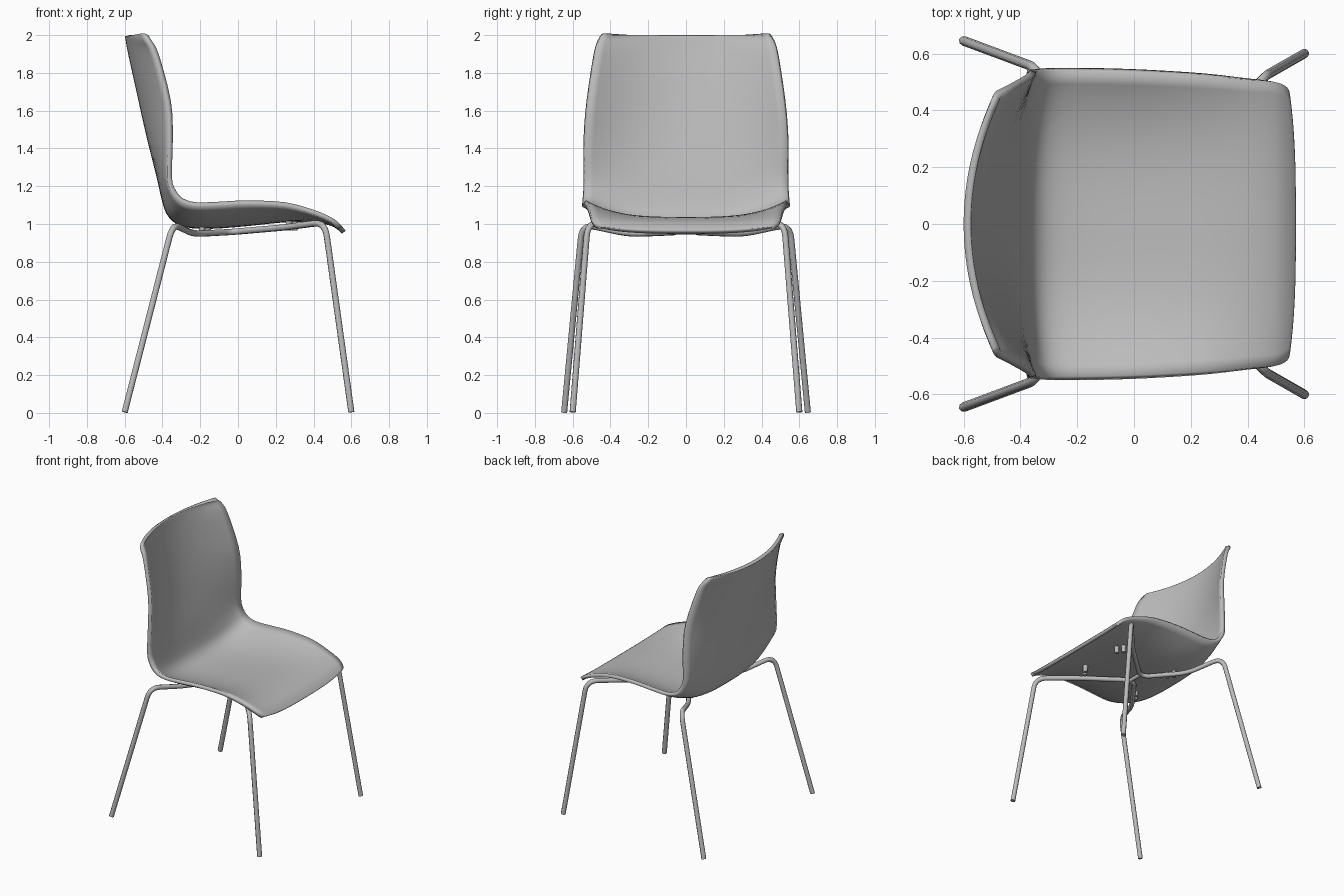
import bpy, bmesh
from mathutils import Vector

cube = bpy.data.objects.get("Cube")
if cube:
    bpy.data.objects.remove(cube, do_unlink=True)


def material(name, rgb):
    mat = bpy.data.materials.new(name)
    mat.use_nodes = True
    mat.diffuse_color = (*rgb, 1)
    mat.node_tree.nodes["Principled BSDF"].inputs["Base Color"].default_value = (*rgb, 1)
    return mat


GREY = material("light grey", (0.5, 0.5, 0.5))


def add_mesh(name, bm):
    mesh = bpy.data.meshes.new(name)
    bm.to_mesh(mesh)
    bm.free()
    mesh.materials.append(GREY)
    obj = bpy.data.objects.new(name, mesh)
    bpy.context.collection.objects.link(obj)
    return obj


def smooth(obj, angle):
    bpy.ops.object.select_all(action='DESELECT')
    obj.select_set(True)
    bpy.context.view_layer.objects.active = obj
    bpy.ops.object.shade_smooth_by_angle(angle=angle)


def spline(rows, steps):
    """Catmull-Rom interpolation of rows of numbers."""
    rows = [Vector(r) for r in rows]
    out = []
    for i in range(len(rows) - 1):
        a, b = rows[max(i - 1, 0)], rows[i]
        c, d = rows[i + 1], rows[min(i + 2, len(rows) - 1)]
        for s in range(steps):
            t = s / steps
            out.append(b + (c - a) * (t / 2) + (a * 2 - b * 5 + c * 4 - d) * (t * t / 2)
                       + (b * 3 - a - c * 3 + d) * (t ** 3 / 2))
    return out + [rows[-1]]


# Shell stations from backrest top to seat lip:
# centre x, centre z, edge x, edge z, half width, curve power
STATIONS = [
    (-.575, 2, -.475, 2, .43, 2),
    (-.57, 1.98, -.463, 1.98, .458, 2),
    (-.555, 1.9, -.42, 1.9, .478, 2),
    (-.5, 1.65, -.355, 1.65, .515, 2),
    (-.455, 1.45, -.345, 1.45, .533, 2),
    (-.405, 1.25, -.35, 1.25, .537, 2.2),
    (-.375, 1.12, -.33, 1.18, .537, 2.5),
    (-.345, 1.05, -.29, 1.135, .537, 3),
    (-.28, 1.01, -.22, 1.115, .537, 3),
    (-.15, 1, -.1, 1.118, .535, 3),
    (.05, 1.015, .05, 1.125, .53, 3),
    (.25, 1.035, .25, 1.115, .52, 3),
    (.4, 1.035, .4, 1.075, .508, 3),
    (.5, 1.015, .495, 1.035, .5, 3),
    (.55, .985, .54, 1, .48, 3),
    (.57, .965, .55, .985, .45, 3),
]
COLS = 24
bm = bmesh.new()
grid = []
for cx, cz, ex, ez, half, power in spline(STATIONS, 3):
    row = []
    for j in range(COLS + 1):
        t = 2 * j / COLS - 1
        w = abs(t) ** power
        row.append(bm.verts.new((cx + (ex - cx) * w, t * half, cz + (ez - cz) * w)))
    grid.append(row)
for upper, lower in zip(grid, grid[1:]):
    for j in range(COLS):
        bm.faces.new((upper[j], lower[j], lower[j + 1], upper[j + 1]))
shell = add_mesh("seat_shell", bm)
solid = shell.modifiers.new("thickness", 'SOLIDIFY')
solid.thickness = 0.026
solid.offset = -1
smooth(shell, 0.6)


def rounded(points, radius):
    """Round the inner corners of a path."""
    pts = [Vector(p) for p in points]
    out = [pts[0]]
    for a, b, c in zip(pts, pts[1:], pts[2:]):
        start = b + (a - b).normalized() * min(radius, (a - b).length * .45)
        end = b + (c - b).normalized() * min(radius, (c - b).length * .45)
        for k in range(7):
            t = k / 6
            out.append(start * (1 - t) ** 2 + b * 2 * t * (1 - t) + end * t * t)
    return out + [pts[-1]]


def tube(name, path, radius):
    curve = bpy.data.curves.new(name, 'CURVE')
    curve.dimensions = '3D'
    curve.bevel_depth = radius
    curve.bevel_resolution = 2
    curve.use_fill_caps = True
    line = curve.splines.new('POLY')
    line.points.add(len(path) - 1)
    for point, co in zip(line.points, path):
        point.co = (*co, 1)
    curve.materials.append(GREY)
    obj = bpy.data.objects.new(name, curve)
    bpy.context.collection.objects.link(obj)
    bpy.ops.object.select_all(action='DESELECT')
    obj.select_set(True)
    bpy.context.view_layer.objects.active = obj
    bpy.ops.object.convert(target='MESH')
    smooth(bpy.context.object, 0.9)


def pad(name, x, y, z):
    bm = bmesh.new()
    bmesh.ops.create_cone(bm, cap_ends=True, segments=12, radius1=.014,
                          radius2=.018, depth=.05)
    obj = add_mesh(name, bm)
    obj.location = (x, y, z)
    smooth(obj, 0.6)


# Frame: each side is one bent tube, rear leg to front leg, pinched inward
for side, label in ((1, "left"), (-1, "right")):
    path = [(-.6, .645, .004), (-.345, .55, 1), (-.235, .3, .947), (-.03, .03, .958),
            (.25, .28, .982), (.46, .52, 1.01), (.6, .6, .004)]
    tube(label + "_leg_tube", rounded([(x, y * side, z) for x, y, z in path], .08), .017)
    for end, x, z in (("rear", -.19, .965), ("front", .27, .99)):
        for k in (0, 1):
            pad(f"{label}_{end}_mount_{k}", x + .03 * k, side * (.21 - .04 * k), z)
# Weld joining both tubes at the middle
tube("centre_weld", [Vector((-.01, -.07, .958)), Vector((-.01, .07, .958))], .014)
